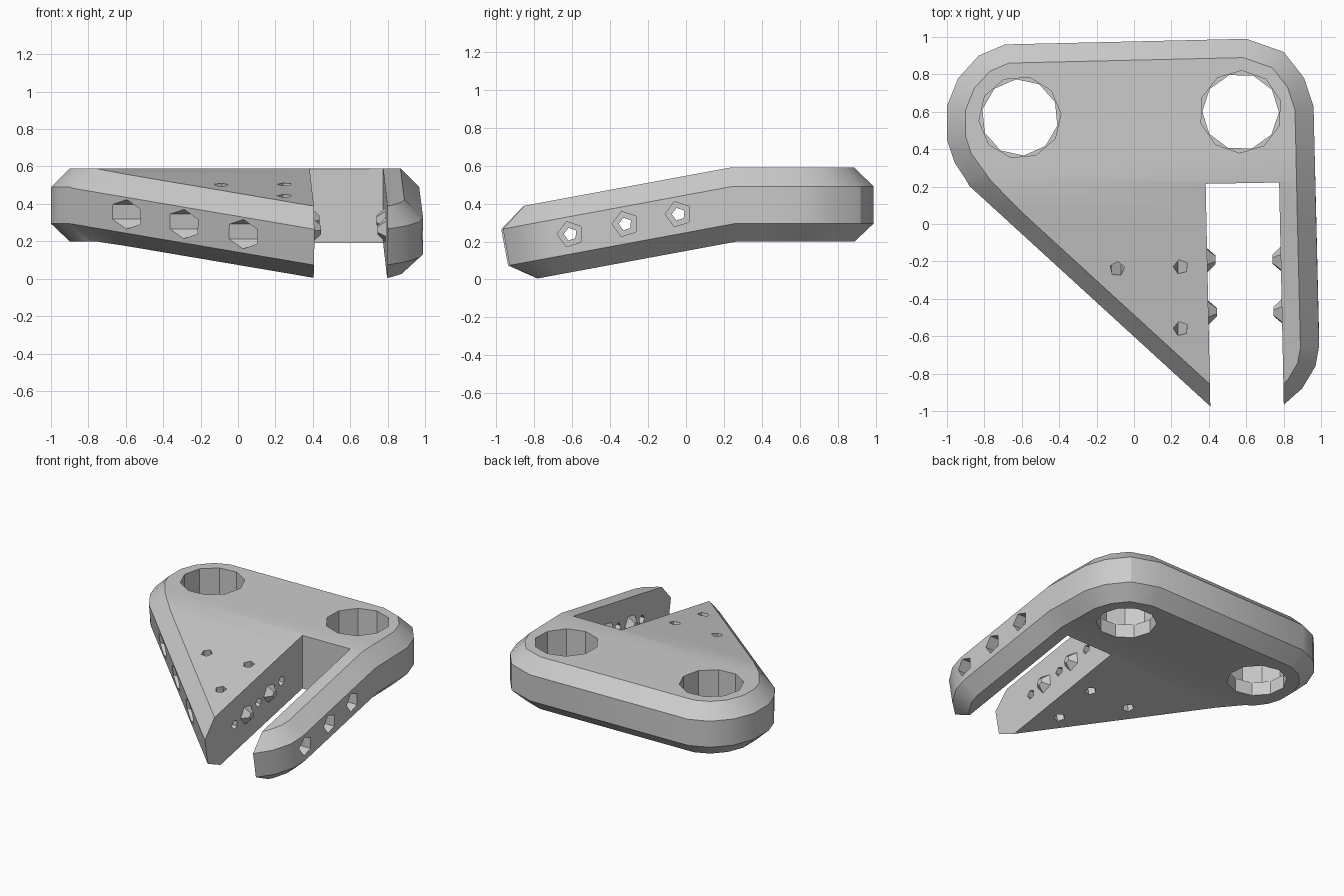
import bpy, bmesh, math
from mathutils import Vector, Matrix

cube = bpy.data.objects.get("Cube")
if cube:
    bpy.data.objects.remove(cube)

MID, BEND, TILT = 0.395, 0.25, math.radians(10.5)
grey = bpy.data.materials.new("plain grey")
grey.use_nodes = True
COLOR = (0.6, 0.6, 0.6, 1)
grey.diffuse_color = COLOR
grey.node_tree.nodes["Principled BSDF"].inputs["Base Color"].default_value = COLOR


def add_object(name, bm, material=None):
    bmesh.ops.recalc_face_normals(bm, faces=bm.faces)
    mesh = bpy.data.meshes.new(name)
    bm.to_mesh(mesh)
    bm.free()
    obj = bpy.data.objects.new(name, mesh)
    bpy.context.collection.objects.link(obj)
    if material:
        mesh.materials.append(material)
    return obj


def loft(rings):
    """Closed solid through rings of equal point count."""
    bm = bmesh.new()
    loops = [[bm.verts.new(p) for p in ring] for ring in rings]
    n = len(loops[0])
    for low, high in zip(loops, loops[1:]):
        for i in range(n):
            j = (i + 1) % n
            bm.faces.new((low[i], low[j], high[j], high[i]))
    bm.faces.new(loops[0][::-1])
    bm.faces.new(loops[-1])
    return bm


def inset(points, d):
    """Mitred inward offset of a counter-clockwise outline."""
    result = []
    for i, p in enumerate(points):
        a = (p - points[i - 1]).normalized()
        b = (points[(i + 1) % len(points)] - p).normalized()
        na, nb = Vector((-a.y, a.x)), Vector((-b.y, b.x))
        result.append(p + (na + nb) * d / (1 + na.dot(nb)))
    return result


def prism(start, end, radius, sides, turn=0, tip=None):
    """Polygonal rod, or taper, from start to end."""
    start, end = Vector(start), Vector(end)
    axis = end - start
    bm = bmesh.new()
    bmesh.ops.create_cone(bm, cap_ends=True, segments=sides, radius1=radius,
                          radius2=radius if tip is None else tip, depth=axis.length)
    spin = Matrix.Rotation(turn, 4, 'Z')
    aim = axis.to_track_quat('Z', 'Y').to_matrix().to_4x4()
    bmesh.ops.transform(bm, verts=bm.verts,
                        matrix=Matrix.Translation((start + end) / 2) @ aim @ spin)
    return bm


# Chamfered plate
outline = [Vector(p) for p in (
    (0.6, 0.99), (-0.69, 0.96), (-0.83, 0.9), (-0.94, 0.78), (-1, 0.63), (-1, 0.45),
    (-0.96, 0.33), (-0.88, 0.22), (0.41, -0.98), (0.52, -1.06), (0.66, -1.05), (0.8, -0.97),
    (0.9, -0.88), (0.97, -0.76), (0.99, -0.65), (0.96, 0.63), (0.91, 0.78), (0.8, 0.92))]
inner = inset(outline, 0.1)
body = loft([[(p.x, p.y, z) for p in ring] for ring, z in (
    (inner, 0.2), (outline, 0.295), (outline, 0.49), (inner, 0.59))])

# Bend the front part downwards
for y in (BEND - 0.15, BEND, BEND + 0.15):
    bmesh.ops.bisect_plane(body, geom=body.verts[:] + body.edges[:] + body.faces[:],
                           plane_co=(0, y, 0), plane_no=(0, 1, 0))
pivot = Vector((0, BEND, MID))
swing = Matrix.Rotation(TILT, 3, 'X')
for v in body.verts:
    if abs(v.co.y - BEND) < 0.001:
        v.co.y -= (v.co.z - MID) * math.tan(TILT / 2)
    elif v.co.y < BEND:
        v.co = pivot + swing @ (v.co - pivot)
plate = add_object("bent_plate", body, grey)


def slot_x(side, y):
    return (0.383 if side < 0 else 0.776) + (0.22 - y) * 0.021


def mid_z(y):
    return MID + math.tan(TILT) * (y - BEND)


# Slot
corners = ((slot_x(-1, -1.3), -1.3), (slot_x(1, -1.3), -1.3),
           (slot_x(1, 0.222), 0.222), (slot_x(-1, 0.215), 0.215))
cutters = [loft([[(x, y, z) for x, y in corners] for z in (-0.5, 1)])]

# Stepped round openings
for x, y, turn in ((-0.61, 0.57, 0.1), (0.57, 0.6, 0.3)):
    cutters.append(prism((x, y, 0), (x, y, 0.35), 0.205, 10, turn))
    cutters.append(prism((x, y, 0.3), (x, y, 0.8), 0.22, 10, turn + 0.3))

# Cross holes with wide mouths on both outer sides
for y in (-0.61, -0.32, -0.04):
    z = mid_z(y) + 0.003
    edge = -0.88 + (0.22 - y) * 1.075
    cutters.append(prism((-1.2, y, z), (1.2, y, z), 0.035, 5, 0.3))
    cutters.append(prism((0.9, y, z), (1.2, y, z), 0.07, 5, 0.3))
    cutters.append(prism((edge - 0.3, y, z), (edge + 0.17, y, z), 0.08, 6, 0.2))

# Small holes square to the sloping face
normal = swing @ Vector((0, 0, 1))
for x, y in ((-0.09, -0.24), (0.25, -0.23), (0.25, -0.56)):
    top = Vector((x, y, mid_z(y) + 0.2))
    cutters.append(prism(top - normal * 0.7, top + normal * 0.2, 0.04, 5, x))

for i, bm in enumerate(cutters):
    tool = add_object("cutter_%d" % i, bm)
    tool.hide_render = True
    mod = plate.modifiers.new("cut", 'BOOLEAN')
    mod.operation, mod.solver, mod.object = 'DIFFERENCE', 'EXACT', tool
    cutters[i] = tool
bpy.ops.object.select_all(action='DESELECT')
bpy.context.view_layer.objects.active = plate
plate.select_set(True)
bpy.ops.object.convert(target='MESH')
bpy.ops.object.shade_smooth_by_angle(angle=math.radians(30))
for tool in cutters:
    bpy.data.objects.remove(tool)

# Locating studs on the slot walls
for side, label in ((-1, "right"), (1, "left")):
    for y, place in ((-0.19, "rear"), (-0.47, "front")):
        x, z = slot_x(side, y), mid_z(y)
        stud = prism((x + side * 0.01, y, z), (x - side * 0.045, y, z), 0.08, 5, 0.4, 0.025)
        add_object("%s_%s_stud" % (label, place), stud, grey)
